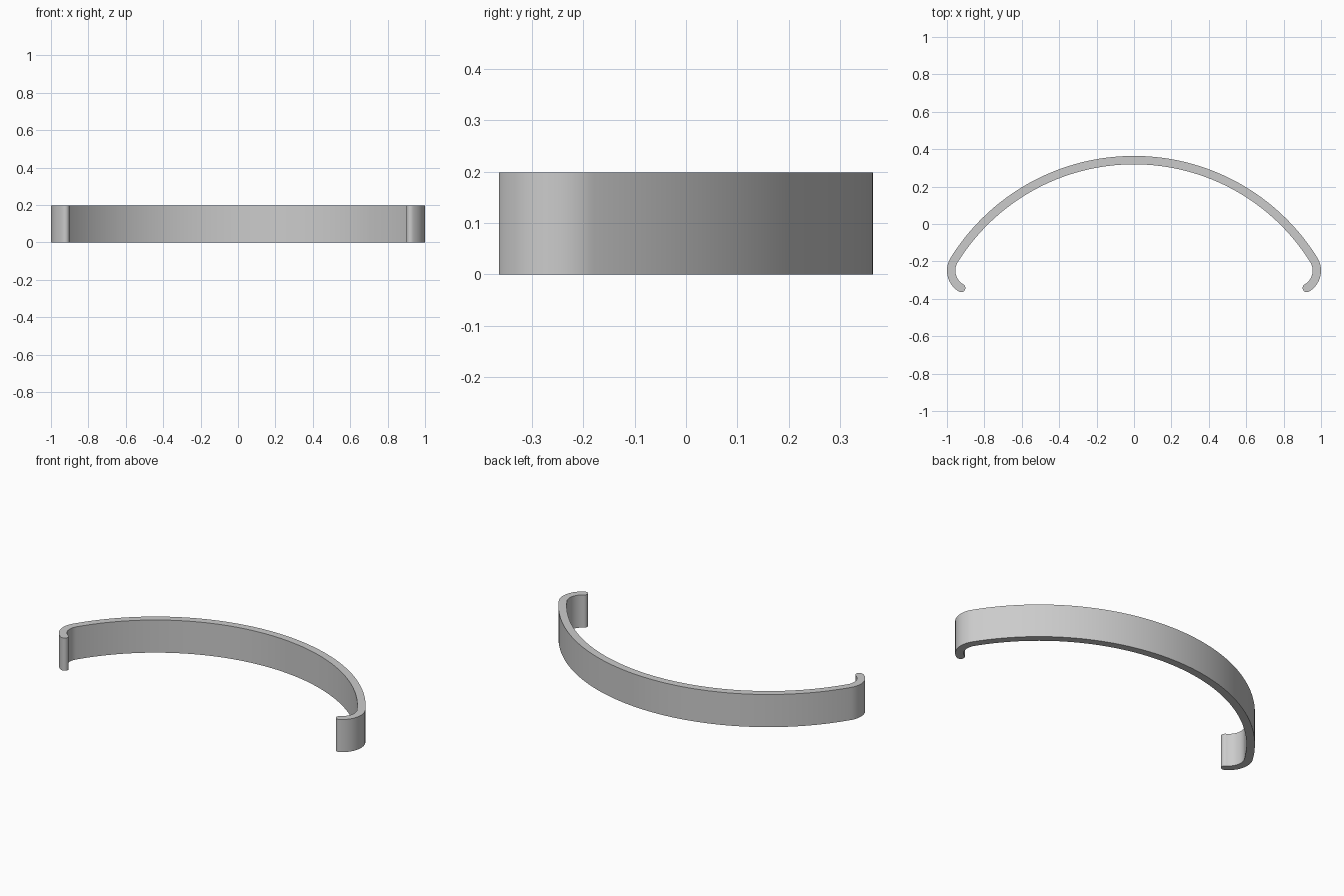
import bpy
import bmesh
from math import sin, cos, atan2, radians, degrees, hypot

if "Cube" in bpy.data.objects:
    bpy.data.objects.remove(bpy.data.objects["Cube"], do_unlink=True)

# Dimensions of the bowed strip and its hooked ends
HEIGHT = 0.198
HALF_THICK = 0.0225
HOOK_R = 0.1075
HOOK_X, HOOK_Y = 1 - HALF_THICK - HOOK_R, -0.249
CREST_Y = 0.364 - HALF_THICK
TIP_ANGLE = -60

# Large bow circle, tangent to both hook circles
drop = CREST_Y - HOOK_Y
bow_r = (HOOK_X ** 2 + drop ** 2 - HOOK_R ** 2) / (2 * (drop - HOOK_R))
bow_y = CREST_Y - bow_r
join = degrees(atan2(HOOK_Y - bow_y, HOOK_X))


def arc(cx, cy, r, start, end, steps):
    """Points along an arc, leaving out the last one."""
    angles = [radians(start + (end - start) * i / steps) for i in range(steps)]
    return [(cx + r * cos(a), cy + r * sin(a)) for a in angles]


def tip_cap(side):
    """Rounded end of a hook; side is 1 for left and -1 for right."""
    a = radians(TIP_ANGLE)
    cx, cy = side * (HOOK_X + HOOK_R * cos(a)), HOOK_Y + HOOK_R * sin(a)
    start = TIP_ANGLE + 180 if side > 0 else 180 - TIP_ANGLE
    return arc(cx, cy, HALF_THICK, start, start + 180, 12)


# Closed outline: outer skin, one tip, inner skin, other tip
outer, inner = HALF_THICK, -HALF_THICK
outline = (
    arc(HOOK_X, HOOK_Y, HOOK_R + outer, TIP_ANGLE, join, 20)
    + arc(0, bow_y, bow_r + outer, join, 180 - join, 64)
    + arc(-HOOK_X, HOOK_Y, HOOK_R + outer, 180 - join, 180 - TIP_ANGLE, 20)
    + tip_cap(-1)
    + arc(-HOOK_X, HOOK_Y, HOOK_R + inner, 180 - TIP_ANGLE, 180 - join, 20)
    + arc(0, bow_y, bow_r + inner, 180 - join, join, 64)
    + arc(HOOK_X, HOOK_Y, HOOK_R + inner, join, TIP_ANGLE, 20)
    + tip_cap(1)
)

# Extrude the outline upward
bm = bmesh.new()
base = bm.faces.new([bm.verts.new((x, y, 0)) for x, y in outline])
result = bmesh.ops.extrude_face_region(bm, geom=[base], use_keep_orig=True)
top_verts = [g for g in result["geom"] if isinstance(g, bmesh.types.BMVert)]
bmesh.ops.translate(bm, verts=top_verts, vec=(0, 0, HEIGHT))
bmesh.ops.recalc_face_normals(bm, faces=bm.faces)
mesh = bpy.data.meshes.new("hooked_bow_strip")
bm.to_mesh(mesh)
bm.free()

strip = bpy.data.objects.new("hooked_bow_strip", mesh)
bpy.context.collection.objects.link(strip)

# Plain grey material
grey = bpy.data.materials.new("light_grey")
grey.use_nodes = True
colour = (0.6, 0.6, 0.6, 1)
grey.diffuse_color = colour
grey.node_tree.nodes["Principled BSDF"].inputs["Base Color"].default_value = colour
mesh.materials.append(grey)

# Smooth curved walls with crisp rims
bpy.ops.object.select_all(action="DESELECT")
strip.select_set(True)
bpy.context.view_layer.objects.active = strip
bpy.ops.object.shade_smooth_by_angle(angle=radians(30))
